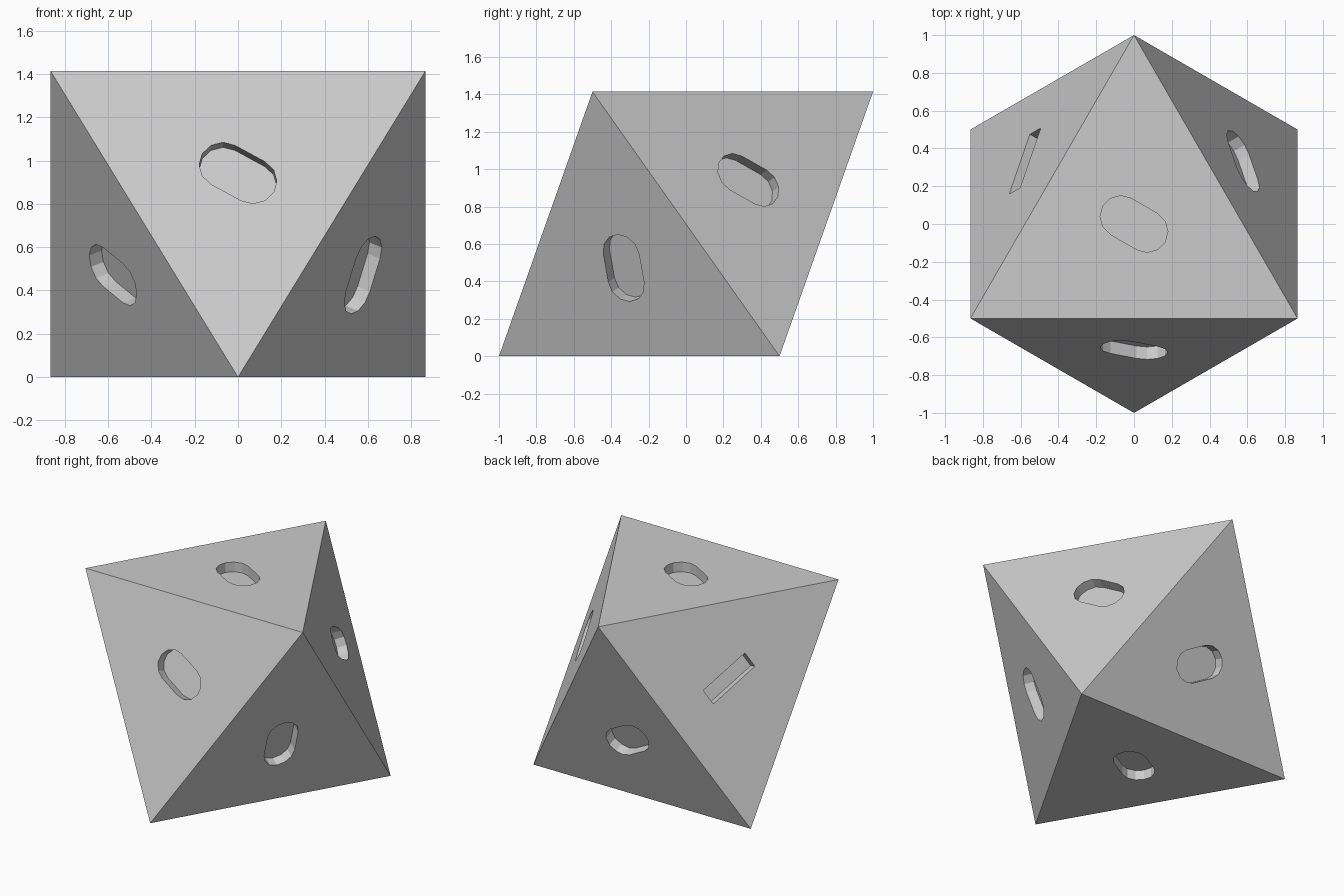
import bpy, bmesh
from math import sin, cos, pi, sqrt
from mathutils import Vector, Matrix

if "Cube" in bpy.data.objects:
    bpy.data.objects.remove(bpy.data.objects["Cube"])

H = sqrt(2)      # height between the two flat faces
DEPTH = 0.07     # depth of the face recesses
CENTRE = Vector((0, 0, H / 2))

# Octahedron corners: top triangle and the opposite bottom triangle
corners = [Vector((cos(a), sin(a), 0)) for a in (pi / 2 + i * pi / 3 for i in range(6))]
for i in (0, 2, 4):
    corners[i].z = H
BACK_T, BACK_L, FRONT_L, FRONT_B, FRONT_R, BACK_R = corners


def mesh_object(name, bm):
    mesh = bpy.data.meshes.new(name)
    bmesh.ops.recalc_face_normals(bm, faces=bm.faces)
    bm.to_mesh(mesh)
    bm.free()
    obj = bpy.data.objects.new(name, mesh)
    bpy.context.collection.objects.link(obj)
    return obj


def slot_outline(length, width, rounded):
    """Outline of a plain slot, long axis along x."""
    if not rounded:
        return [(sx * length / 2, sy * width / 2) for sx, sy in ((1, 1), (-1, 1), (-1, -1), (1, -1))]
    r, s = width / 2, (length - width) / 2
    pts = []
    for side, start in ((1, -pi / 2), (-1, pi / 2)):
        pts += [(side * s + r * cos(start + pi * k / 6), r * sin(start + pi * k / 6)) for k in range(7)]
    return pts


def add_slot(bm, tip, b, c, outline):
    """Prism through one face, its long axis pointing at the tip corner."""
    mid = (tip + b + c) / 3
    n = (mid - CENTRE).normalized()
    x = (tip - mid).normalized()
    y = n.cross(x)
    rings = [[bm.verts.new(mid + x * u + y * v + n * h) for u, v in outline] for h in (-DEPTH, 0.1)]
    bm.faces.new(rings[0])
    bm.faces.new(rings[1])
    for i in range(len(outline)):
        j = (i + 1) % len(outline)
        bm.faces.new((rings[0][i], rings[0][j], rings[1][j], rings[1][i]))


# Solid eight-sided body
bm = bmesh.new()
for p in corners:
    bm.verts.new(p)
hull = bmesh.ops.convex_hull(bm, input=bm.verts)
body = mesh_object("die_body", bm)

# One recess per face, first corner gives the slot direction
oval = slot_outline(0.38, 0.22, True)
bar = slot_outline(0.38, 0.115, False)
slots = [
    (FRONT_R, BACK_T, FRONT_L, oval),    # top
    (BACK_R, FRONT_B, BACK_L, oval),     # bottom
    (FRONT_L, FRONT_R, FRONT_B, oval),   # front
    (BACK_R, BACK_T, BACK_L, oval),      # back
    (FRONT_R, FRONT_B, BACK_R, oval),    # lower right
    (FRONT_R, BACK_T, BACK_R, oval),     # upper right
    (FRONT_B, FRONT_L, BACK_L, oval),    # lower left
    (FRONT_L, BACK_T, BACK_L, bar),      # upper left
]
bm = bmesh.new()
for slot in slots:
    add_slot(bm, *slot)
cutter = mesh_object("recess_cutter", bm)
cutter.hide_render = True

# Carve the recesses
mod = body.modifiers.new("recesses", 'BOOLEAN')
mod.operation = 'DIFFERENCE'
mod.solver = 'EXACT'
mod.object = cutter
bpy.context.view_layer.objects.active = body
bpy.ops.object.modifier_apply(modifier=mod.name)
bpy.data.objects.remove(cutter)
